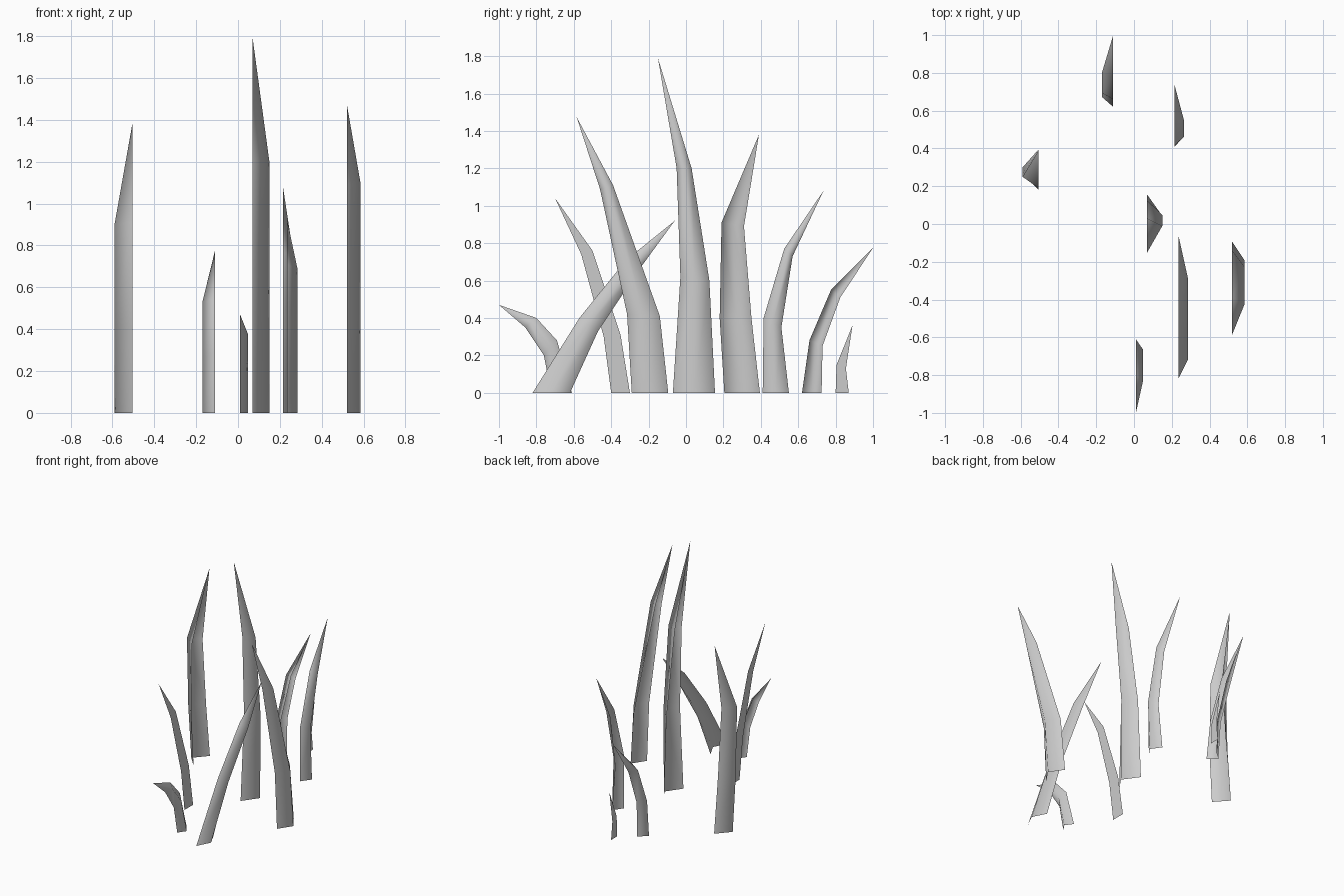
import bpy

if "Cube" in bpy.data.objects:
    bpy.data.objects.remove(bpy.data.objects["Cube"])


def grass_blade(name, edge_x, ridge_x, rows, tip):
    """Open V-folded leaf: each row is (left y, left z, right y, right z); tip is (y, z)."""
    verts, faces = [], []
    for ly, lz, ry, rz in rows:
        verts += [(edge_x, ly, lz),
                  (ridge_x, (ly + ry) / 2, (lz + rz) / 2),
                  (edge_x, ry, rz)]
    verts.append((edge_x, *tip))
    for i in range(len(rows)):
        a, b = 3 * i, 3 * i + 3
        for k in (0, 1):
            if i < len(rows) - 1:
                faces.append((a + k, a + k + 1, b + k + 1, b + k))
            else:
                faces.append((a + k, a + k + 1, len(verts) - 1))
    if ridge_x < edge_x:                      # ridge side faces outward
        faces = [f[::-1] for f in faces]
    mesh = bpy.data.meshes.new(name)
    mesh.from_pydata(verts, [], faces)
    for p in mesh.polygons:
        p.use_smooth = True
    obj = bpy.data.objects.new(name, mesh)
    bpy.context.collection.objects.link(obj)


# Folded blades
grass_blade("tall_centre_blade", 0.07, 0.15,
            [(-.07, 0, .155, 0), (-.03, .62, .125, .60), (-.05, 1.20, .03, 1.20)], (-.15, 1.79))
grass_blade("tall_right_blade", 0.52, 0.585,
            [(-.29, 0, -.095, 0), (-.315, .42, -.14, .41), (-.46, 1.09, -.39, 1.11)], (-.585, 1.475))
grass_blade("tall_left_blade", -0.505, -0.59,
            [(.205, 0, .395, 0), (.18, .40, .35, .40), (.19, .91, .31, .89)], (.39, 1.38))
grass_blade("leaning_blade", 0.235, 0.285,
            [(-.82, 0, -.62, 0), (-.57, .40, -.47, .33), (-.32, .71, -.25, .66)], (-.06, .92))
grass_blade("medium_back_blade", 0.215, 0.265,
            [(.41, 0, .55, 0), (.415, .40, .51, .35), (.525, .77, .57, .73)], (.735, 1.08))
grass_blade("bent_back_blade", -0.11, -0.17,
            [(.62, 0, .725, 0), (.66, .28, .73, .25), (.775, .55, .825, .51)], (1.0, .775))
grass_blade("bent_front_blade", 0.01, 0.048,
            [(-.72, 0, -.61, 0), (-.76, .20, -.69, .28), (-.86, .35, -.80, .40)], (-1.0, .47))

# Flat blades
grass_blade("flat_front_blade", -0.155, -0.155,
            [(-.40, 0, -.30, 0), (-.44, .30, -.35, .31), (-.56, .74, -.50, .76)], (-.70, 1.04))
grass_blade("small_flat_blade", 0.0, 0.0,
            [(.80, 0, .87, 0), (.805, .15, .855, .13)], (.89, .36))
